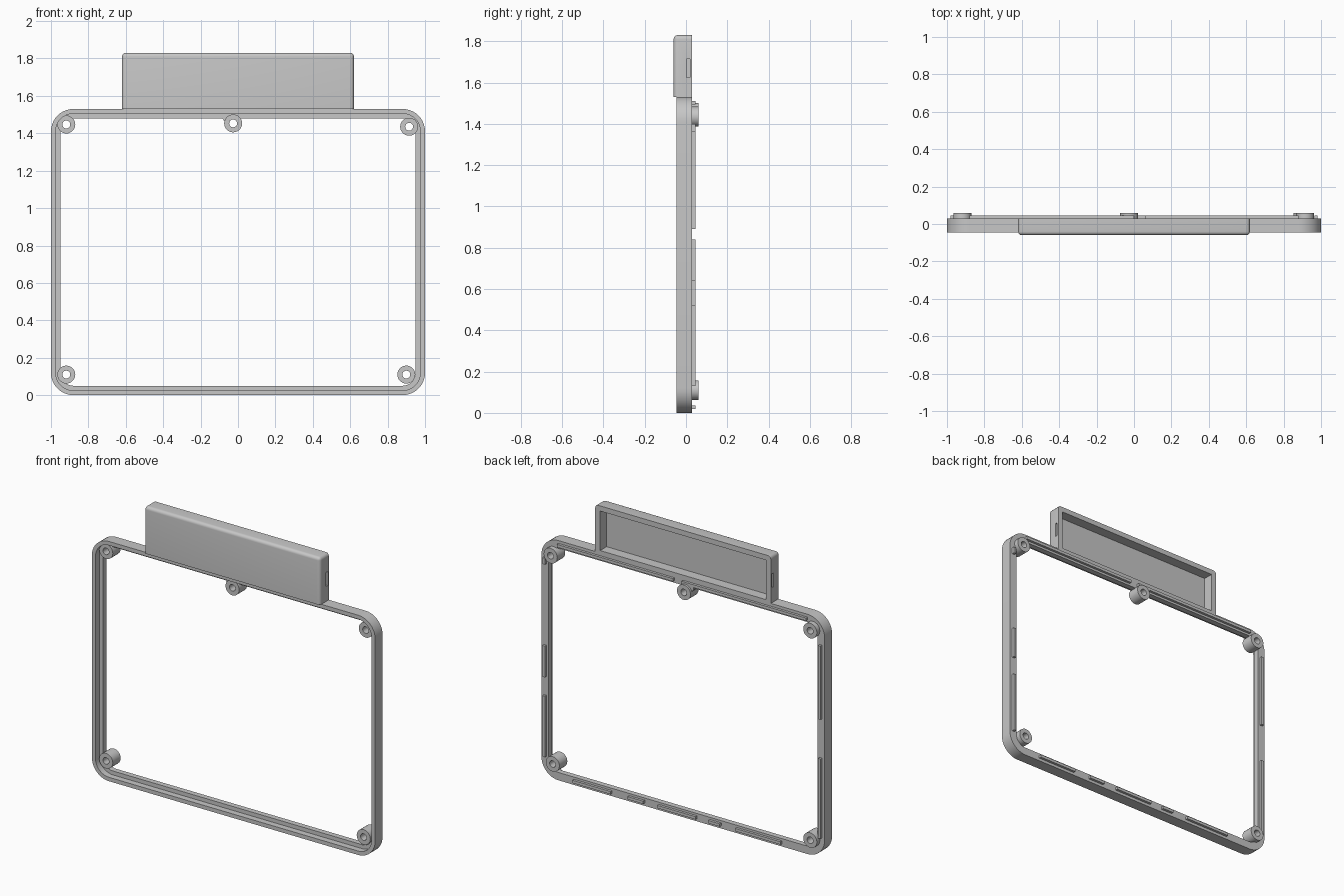
import bpy, bmesh
from math import sin, cos, pi, radians

cube = bpy.data.objects.get("Cube")
if cube:
    bpy.data.objects.remove(cube, do_unlink=True)

GREY = (0.57, 0.57, 0.57, 1)
grey = bpy.data.materials.new("plain grey")
grey.use_nodes = True
grey.diffuse_color = GREY
grey.node_tree.nodes["Principled BSDF"].inputs["Base Color"].default_value = GREY

HEIGHT = 1.53   # frame height
BACK = 0.03     # back plane of the frame
CORNER = 0.12


def finish(name, bm):
    bmesh.ops.recalc_face_normals(bm, faces=bm.faces)
    mesh = bpy.data.meshes.new(name)
    bm.to_mesh(mesh)
    bm.free()
    mesh.materials.append(grey)
    obj = bpy.data.objects.new(name, mesh)
    bpy.context.collection.objects.link(obj)
    return obj


def rounded_loop(inset, steps=10):
    """Rounded rectangle in x, z, inset from the frame outline."""
    r = CORNER - inset
    pts = []
    for q, (sx, sz) in enumerate([(1, 1), (-1, 1), (-1, -1), (1, -1)]):
        cx = sx * (1 - CORNER)
        cz = HEIGHT / 2 + sz * (HEIGHT / 2 - CORNER)
        for i in range(steps + 1):
            a = (q + i / steps) * pi / 2
            pts.append((cx + r * cos(a), cz + r * sin(a)))
    return pts


def circle(x, z, r, n=28):
    return [(x + r * cos(2 * pi * i / n), z + r * sin(2 * pi * i / n)) for i in range(n)]


def ring(name, loops):
    """Closed band through a list of (outline, y) loops."""
    bm = bmesh.new()
    rows = [[bm.verts.new((x, y, z)) for x, z in pts] for pts, y in loops]
    n = len(rows[0])
    for k, a in enumerate(rows):
        b = rows[(k + 1) % len(rows)]
        for i in range(n):
            j = (i + 1) % n
            bm.faces.new((a[i], a[j], b[j], b[i]))
    return finish(name, bm)


def block(name, x, y, z):
    bm = bmesh.new()
    bmesh.ops.create_cube(bm, size=1)
    for v in bm.verts:
        v.co = [lo if c < 0 else hi for c, (lo, hi) in zip(v.co, (x, y, z))]
    return finish(name, bm)


def prism(name, outline, y):
    """Solid with an x, z outline extruded over a y range."""
    bm = bmesh.new()
    rows = [[bm.verts.new((px, py, pz)) for px, pz in outline] for py in y]
    for i in range(len(outline)):
        bm.faces.new((rows[0][i - 1], rows[0][i], rows[1][i], rows[1][i - 1]))
    for row in rows:
        bm.faces.new(row)
    return finish(name, bm)


def cut(obj, cutter):
    mod = obj.modifiers.new("cut", "BOOLEAN")
    mod.operation = "DIFFERENCE"
    mod.solver = "EXACT"
    mod.object = cutter
    bpy.context.view_layer.objects.active = obj
    bpy.ops.object.modifier_apply(modifier=mod.name)
    bpy.data.objects.remove(cutter, do_unlink=True)


# Frame with a recessed front ledge
section = [(0, -0.045), (0.025, -0.045), (0.025, -0.005), (0.05, -0.005), (0.05, BACK), (0, BACK)]
frame = ring("frame", [(rounded_loop(i), y) for i, y in section])

# Snap ridge on the back, broken by gaps and absent at the corners
section = [(0.018, 0.02), (0.036, 0.02), (0.036, 0.046), (0.018, 0.046)]
ridge = ring("back_ridge", [(rounded_loop(i), y) for i, y in section])
depth = (0, 0.1)
for side, lo, hi in [(1, 0.52, 0.64), (1, 0.84, 1.36), (1, 1.4, 1.6), (-1, 0.64, 0.89), (-1, 1.36, 1.6)]:
    cut(ridge, block("gap", sorted((side * 0.88, side * 1.1)), depth, (lo, hi)))
for lo, hi in [(0.38, 0.5), (0.17, 0.27), (-0.19, -0.1), (-0.38, -0.27), (-1.1, -0.7), (0.77, 1.1)]:
    cut(ridge, block("gap", (lo, hi), depth, (-0.1, 0.13)))
cut(ridge, block("gap", (0, 0.06), depth, (1.45, 1.6)))

# Screw bosses
spots = {"upper_right": (-0.918, 1.447), "upper_left": (0.915, 1.435), "lower_right": (-0.918, 0.11),
         "lower_left": (0.9, 0.11), "middle": (-0.026, 1.453)}
bosses = []
for place, (x, z) in spots.items():
    cut(frame, prism("drill", circle(x, z, 0.021), (-0.2, 0.2)))
    bosses.append(ring(place + "_boss", [(circle(x, z, r), y) for r, y in
                  [(0.048, -0.02), (0.048, 0.06), (0.021, 0.06), (0.021, -0.02)]]))
arm = prism("middle_boss_arm", [(-0.085, 1.5), (-0.085, 1.48), (-0.06, 1.45), (-0.05, 1.5)], (-0.005, 0.046))

# Top housing: rounded front and top edges, hollow at the back
housing = block("top_housing", (-0.62, 0.62), (-0.06, BACK), (HEIGHT, 1.83))
bm = bmesh.new()
bm.from_mesh(housing.data)
soft = []
for e in bm.edges:
    a, b = (v.co for v in e.verts)
    front = a.y < 0 and b.y < 0 and max(a.z, b.z) > 1.6
    upper_side = min(a.z, b.z) > 1.6 and abs(a.x - b.x) < 0.01
    if front or upper_side:
        soft.append(e)
bmesh.ops.bevel(bm, geom=soft, offset=0.02, segments=5, profile=0.5, affect="EDGES")
bm.to_mesh(housing.data)
bm.free()
cut(housing, block("cavity", (-0.585, 0.585), (-0.035, 0.1), (1.545, 1.797)))
for side in (1, -1):
    cut(housing, block("latch_slot", sorted((side * 0.605, side * 0.7)), (0.003, 0.02), (1.625, 1.715)))

for obj in [frame, ridge, housing] + bosses:
    bpy.ops.object.select_all(action="DESELECT")
    obj.select_set(True)
    bpy.context.view_layer.objects.active = obj
    bpy.ops.object.shade_smooth_by_angle(angle=radians(30))
